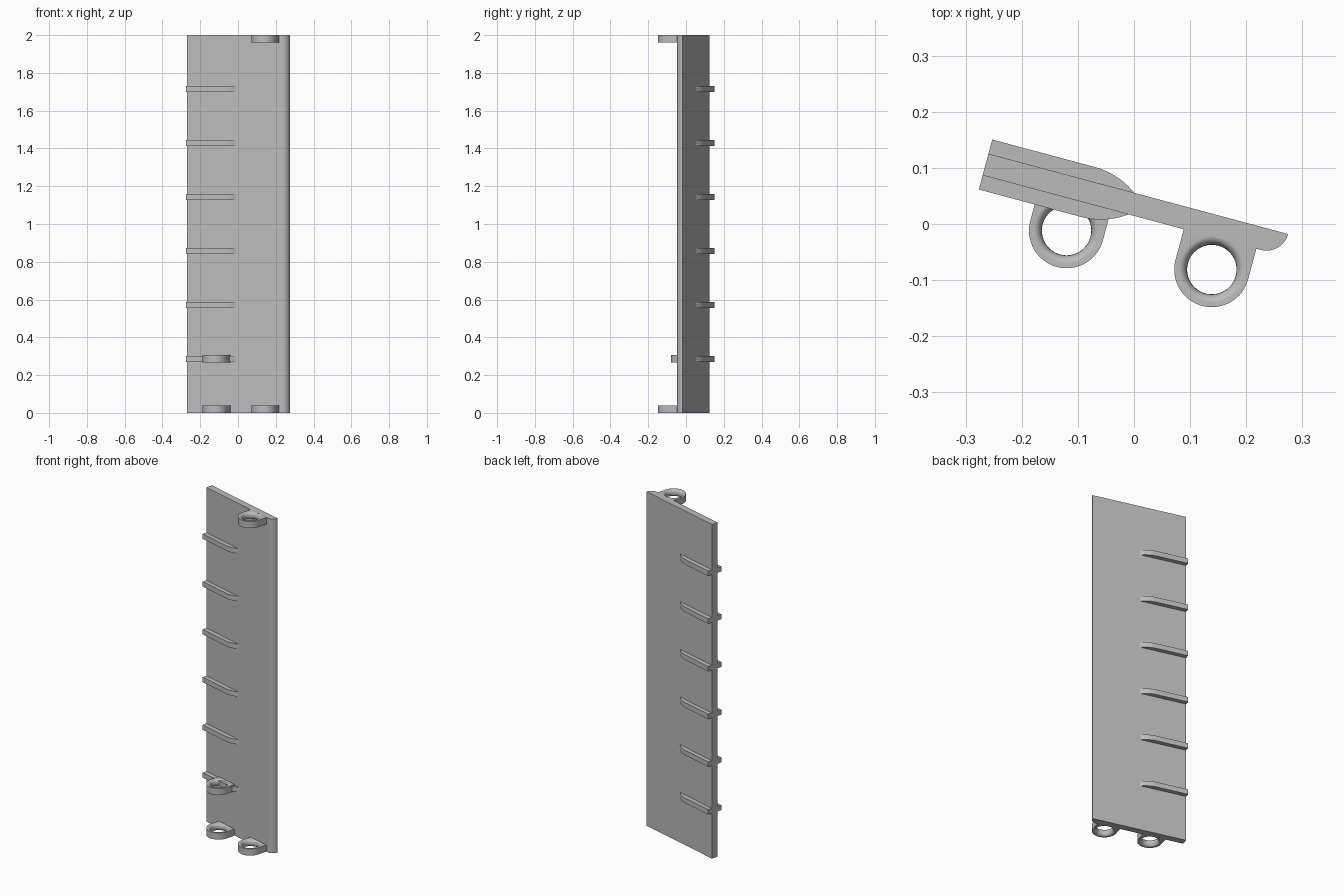
import bpy, bmesh
from math import sin, cos, pi, radians, atan2, sqrt, asin

cube = bpy.data.objects.get("Cube")
if cube:
    bpy.data.objects.remove(cube, do_unlink=True)

grey = bpy.data.materials.new("plain_grey")
grey.use_nodes = True
COLOUR = (0.5, 0.5, 0.5, 1)
grey.diffuse_color = COLOUR
grey.node_tree.nodes["Principled BSDF"].inputs["Base Color"].default_value = COLOUR

# Shared dimensions, measured along and across the tilted panel
TILT = radians(-15)
HEIGHT = 2.0
LEFT, RIGHT = -0.283, 0.27
FRONT, BACK = 0.014, 0.0538
RIB_OUT = 0.0262
RIB_THICK = 0.03
LUG_THICK = 0.04


def finish(name, bm):
    """Turn a bmesh into a tilted, shaded object."""
    bmesh.ops.recalc_face_normals(bm, faces=bm.faces[:])
    mesh = bpy.data.meshes.new(name)
    bm.to_mesh(mesh)
    bm.free()
    mesh.materials.append(grey)
    obj = bpy.data.objects.new(name, mesh)
    bpy.context.collection.objects.link(obj)
    obj.rotation_euler.z = TILT
    bpy.ops.object.select_all(action='DESELECT')
    obj.select_set(True)
    bpy.context.view_layer.objects.active = obj
    bpy.ops.object.shade_smooth_by_angle(angle=radians(30))
    weighted = obj.modifiers.new("even_shading", 'WEIGHTED_NORMAL')
    weighted.keep_sharp = True
    return obj


def prism(name, outline, z0, z1):
    """Extrude a flat outline upward."""
    bm = bmesh.new()
    face = bm.faces.new([bm.verts.new((x, y, z0)) for x, y in outline])
    made = bmesh.ops.extrude_face_region(bm, geom=[face])
    top = [g for g in made["geom"] if isinstance(g, bmesh.types.BMVert)]
    bmesh.ops.translate(bm, verts=top, vec=(0, 0, z1 - z0))
    return finish(name, bm)


def lug(name, u, z0):
    """Ring with a rounded bore and straight sides that run into the panel."""
    v, outer, bore, flare = -0.0425, 0.067, 0.044, 0.014
    reach = FRONT - v
    corner = atan2(reach, outer)
    angles = sorted([2 * pi * i / 64 for i in range(64)] + [corner, pi - corner])
    bm = bmesh.new()
    loops = []
    for a in angles:
        c, s = cos(a), sin(a)
        r = outer
        if s > 0:
            r = min(outer / max(abs(c), 1e-6), reach / s)
        section = [(r, 0), (r, LUG_THICK)]
        for i in range(11):
            t = pi / 2 - pi * i / 10
            section.append((bore + flare * (1 - cos(t)), LUG_THICK / 2 * (1 + sin(t))))
        loops.append([bm.verts.new((u + d * c, v + d * s, z0 + z)) for d, z in section])
    for a, b in zip(loops, loops[1:] + loops[:1]):
        for i in range(len(a)):
            j = (i + 1) % len(a)
            bm.faces.new((a[i], a[j], b[j], b[i]))
    return finish(name, bm)


# Panel with a rounded front lip on its right edge
thick = BACK - FRONT
lip = [(RIGHT - thick + thick * sin(t), BACK - thick * cos(t))
       for t in [pi / 2 * i / 12 for i in range(13)]]
prism("panel", [(LEFT, BACK), (LEFT, FRONT)] + lip, 0, HEIGHT)

# Ribs: half outline curving down to the panel, mirrored front to back
run = 0.08
radius = (run ** 2 + RIB_OUT ** 2) / (2 * RIB_OUT)
sweep = asin(run / radius)
tip = -0.014
middle = (FRONT + BACK) / 2
half = [(LEFT, BACK + RIB_OUT)]
for i in range(11):
    t = sweep * i / 10
    half.append((tip - run + radius * sin(t), BACK + RIB_OUT - radius * (1 - cos(t))))
outline = half + [(x, 2 * middle - y) for x, y in reversed(half)]
for n in range(1, 7):
    z = HEIGHT * n / 7
    prism(f"rib_{n}", outline, z - RIB_THICK / 2, z + RIB_THICK / 2)

# Mounting lugs on the front
lug("lower_left_lug", -0.113, 0)
lug("upper_left_lug", -0.113, HEIGHT / 7 - LUG_THICK / 2)
lug("lower_right_lug", 0.155, 0)
lug("top_right_lug", 0.155, HEIGHT - LUG_THICK)
